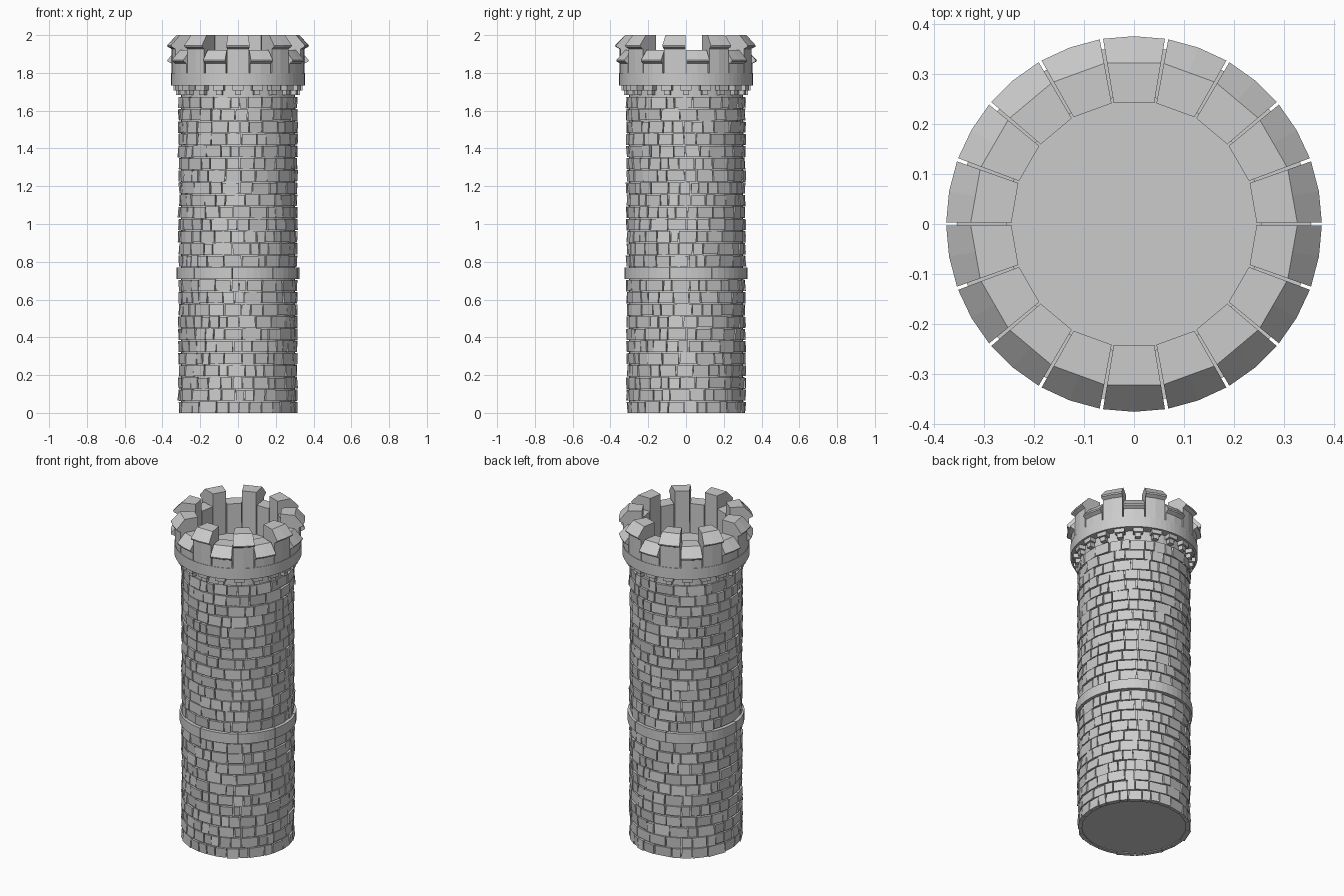
import bpy, bmesh, math, random

if "Cube" in bpy.data.objects:
    bpy.data.objects.remove(bpy.data.objects["Cube"])

random.seed(7)
TAU = 2 * math.pi

stone = bpy.data.materials.new("grey stone")
stone.diffuse_color = (0.6, 0.6, 0.6, 1)
stone.use_nodes = True
stone.node_tree.nodes["Principled BSDF"].inputs["Base Color"].default_value = stone.diffuse_color


def sweep(bm, profile, a0, a1, n=1, flat_below=0.0, tilt=0.0):
    """Turn a closed (r, z) profile about z from a0 to a1; a full turn is left uncapped.
    Points with r under flat_below keep a straight chord, tilt skews the end joints."""
    full = a1 - a0 > TAU - 1e-6
    rings = []
    for i in range(n if full else n + 1):
        ring = []
        for j, (r, z) in enumerate(profile):
            a = a0 + (a1 - a0) * i / n
            if 0 < i < n and r < flat_below:
                r *= math.cos((a1 - a0) / 2)
            if j >= len(profile) / 2:
                a += tilt
            ring.append(bm.verts.new((r * math.cos(a), r * math.sin(a), z)))
        rings.append(ring)
    faces, k = [], len(profile)
    for i in range(n):
        p, q = rings[i], rings[(i + 1) % len(rings)]
        for j in range(k):
            faces.append(bm.faces.new((p[j], q[j], q[(j + 1) % k], p[(j + 1) % k])))
    if not full:
        faces += [bm.faces.new(rings[0]), bm.faces.new(rings[-1])]
    bmesh.ops.recalc_face_normals(bm, faces=faces)


def block(r0, r1, z0, z1):
    return [(r0, z0), (r1, z0), (r1, z1), (r0, z1)]


def finish(bm, name):
    mesh = bpy.data.meshes.new(name)
    bm.to_mesh(mesh)
    bm.free()
    mesh.materials.append(stone)
    ob = bpy.data.objects.new(name, mesh)
    bpy.context.collection.objects.link(ob)
    return ob


# solid core: mortar between the bricks, underside and platform floor
bm = bmesh.new()
bmesh.ops.create_cone(bm, cap_ends=True, segments=48, radius1=0.302, radius2=0.302, depth=1.735)
bmesh.ops.translate(bm, verts=bm.verts, vec=(0, 0, 0.8725))
finish(bm, "tower_core")

# brick courses, with the smooth string course in row 11
ROWS, BAND, H, GAP = 26, 11, 0.0645, 0.006
bricks, band = bmesh.new(), bmesh.new()
for row in range(ROWS):
    z0 = row * H
    z1 = z0 + H - GAP
    if row == BAND:
        for i in range(9):
            a = math.radians(25 + 40 * i)
            sweep(band, block(0.295, 0.325, z0, z1 + 0.002), a, a + TAU / 9 - 0.012, 6)
        continue
    widths = [random.uniform(0.55, 1.45) for _ in range(27)]
    scale = TAU / sum(widths)
    a = random.uniform(0, TAU)
    for w in widths:
        lo = 0 if row == 0 else random.uniform(-0.002, 0.002)
        hi = random.uniform(-0.002, 0.002)
        r = random.uniform(0.311, 0.318)
        lean = random.uniform(-0.003, 0.003)
        prof = [(0.29, z0 + lo), (r + lean, z0 + lo), (r - lean, z1 + hi), (0.29, z1 + hi)]
        sweep(bricks, prof, a, a + w * scale - 0.018, tilt=random.uniform(-0.008, 0.008))
        a += w * scale
finish(bricks, "wall_bricks")
finish(band, "string_course")

# stepped corbels under the parapet
bm = bmesh.new()
for i in range(20):
    a = TAU * i / 20
    sweep(bm, block(0.295, 0.342, 1.708, 1.735), a - 0.085, a + 0.085, 1)
    sweep(bm, block(0.295, 0.329, 1.682, 1.708), a - 0.05, a + 0.05, 1)
finish(bm, "corbels")

# parapet ring
bm = bmesh.new()
sweep(bm, block(0.255, 0.354, 1.732, 1.80), 0, TAU, 72)
finish(bm, "parapet_ring")

# battlements: 18 wedges, alternately tall (front centre) and low, each with a sloped cap
tall, low = bmesh.new(), bmesh.new()
for i in range(18):
    top = 2.0 if i % 2 == 0 else 1.922
    prof = [(0.245, 1.735), (0.352, 1.735), (0.352, top - 0.073), (0.373, top - 0.062),
            (0.375, top - 0.054), (0.326, top), (0.245, top)]
    a = math.radians(270 + 20 * i)
    half = math.radians(10) - 0.009
    sweep(tall if i % 2 == 0 else low, prof, a - half, a + half, 2, flat_below=0.34)
finish(tall, "merlons")
finish(low, "crenels")
